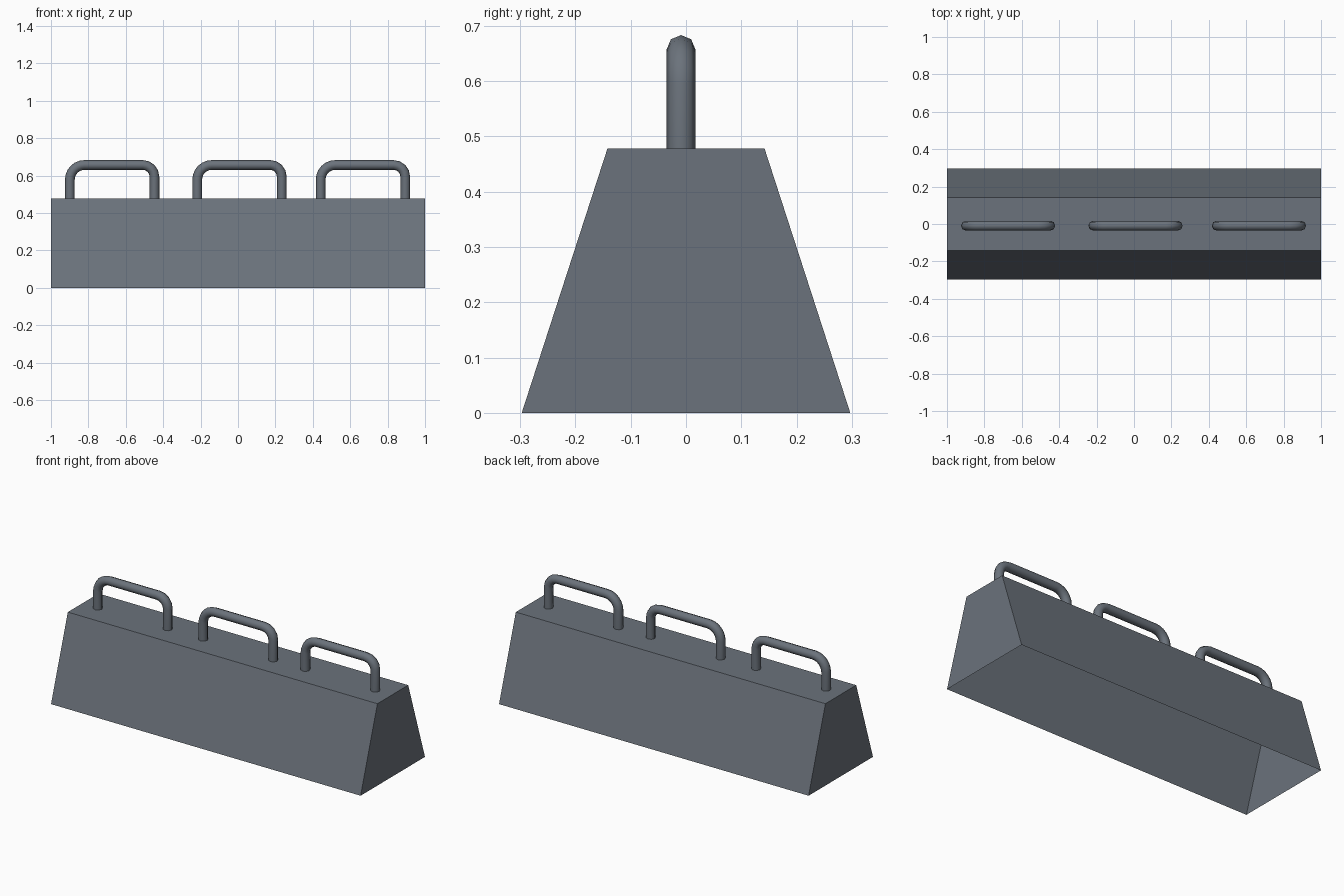
import bpy, bmesh, math

if "Cube" in bpy.data.objects:
    bpy.data.objects.remove(bpy.data.objects["Cube"])

mat = bpy.data.materials.new("slate_grey")
mat.diffuse_color = (0.147, 0.17, 0.2, 1)
mat.use_nodes = True
mat.node_tree.nodes["Principled BSDF"].inputs["Base Color"].default_value = mat.diffuse_color

LENGTH, HEIGHT = 1.0, 0.478      # half length, body height
BOTTOM, TOP = 0.297, 0.142       # half depths
TUBE, TUBE_Y = 0.026, -0.009     # handle radius and depth position


def link_mesh(name, bm):
    me = bpy.data.meshes.new(name)
    bm.to_mesh(me)
    bm.free()
    me.materials.append(mat)
    ob = bpy.data.objects.new(name, me)
    bpy.context.collection.objects.link(ob)
    return ob


# Tapered body, a thin shell open at the bottom
bm = bmesh.new()
profile = [(-BOTTOM, 0), (-TOP, HEIGHT), (TOP, HEIGHT), (BOTTOM, 0)]
left, right = [[bm.verts.new((x, y, z)) for y, z in profile]
               for x in (-LENGTH, LENGTH)]
for i in range(3):
    bm.faces.new((left[i], right[i], right[i + 1], left[i + 1]))
bm.faces.new(left)
bm.faces.new(right[::-1])
bmesh.ops.recalc_face_normals(bm, faces=bm.faces)
# Outward check: the top face must point up
bm.faces.ensure_lookup_table()
if bm.faces[1].normal.z < 0:
    bmesh.ops.reverse_faces(bm, faces=bm.faces)
link_mesh("tapered_body", bm)


# Handle: an eight-sided tube swept along a rounded arch
def handle(name, cx, half=0.226, top=0.657):
    path = [(cx - half, HEIGHT - 0.005, math.pi)]
    for side, r, steps in ((-1, 0.078, 6), (1, 0.062, 4)):
        for k in range(steps + 1):
            a = k / steps * math.pi / 2
            a = math.pi - a if side < 0 else math.pi / 2 - a
            path.append((cx + side * (half - r) + r * math.cos(a),
                         top - r + r * math.sin(a), a))
    path.append((cx + half, HEIGHT - 0.005, 0))
    bm = bmesh.new()
    rings = []
    for x, z, a in path:
        ring = []
        for k in range(8):
            t = k * math.pi / 4
            d = TUBE * math.cos(t)
            ring.append(bm.verts.new((x + d * math.cos(a),
                                      TUBE_Y + TUBE * math.sin(t),
                                      z + d * math.sin(a))))
        rings.append(ring)
    for a, b in zip(rings, rings[1:]):
        for k in range(8):
            n = (k + 1) % 8
            bm.faces.new((a[k], a[n], b[n], b[k]))
    bm.faces.new(rings[0])
    bm.faces.new(rings[-1])
    bmesh.ops.recalc_face_normals(bm, faces=bm.faces)
    ob = link_mesh(name, bm)
    bpy.ops.object.select_all(action='DESELECT')
    ob.select_set(True)
    bpy.context.view_layer.objects.active = ob
    bpy.ops.object.shade_smooth_by_angle(angle=math.radians(60))


for name, cx in (("left_handle", -0.673), ("middle_handle", 0.008),
                 ("right_handle", 0.668)):
    handle(name, cx)
